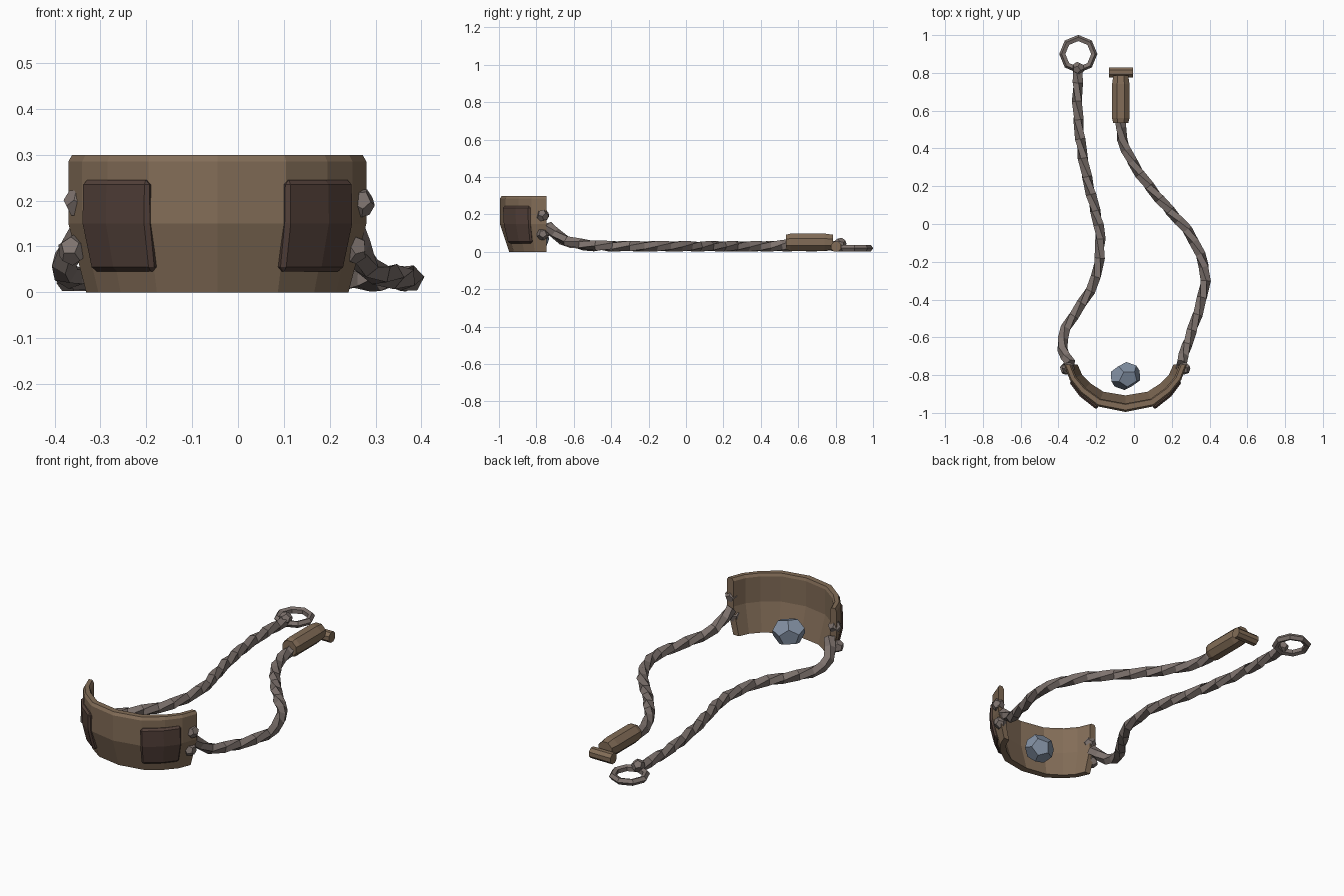
import bpy, bmesh, math
from mathutils import Vector

if "Cube" in bpy.data.objects:
    bpy.data.objects.remove(bpy.data.objects["Cube"])


def material(name, color):
    m = bpy.data.materials.new(name)
    m.use_nodes = True
    m.diffuse_color = (*color, 1)
    m.node_tree.nodes["Principled BSDF"].inputs["Base Color"].default_value = (*color, 1)
    return m


TAN = material("tan_leather", (0.225, 0.152, 0.096))
DARK = material("dark_leather", (0.088, 0.053, 0.042))
CORD = material("grey_cord", (0.21, 0.172, 0.157))
STONE = material("blue_grey_stone", (0.235, 0.29, 0.38))


def finish(name, bm, mat):
    bmesh.ops.recalc_face_normals(bm, faces=bm.faces)
    mesh = bpy.data.meshes.new(name)
    bm.to_mesh(mesh)
    bm.free()
    mesh.materials.append(mat)
    obj = bpy.data.objects.new(name, mesh)
    bpy.context.collection.objects.link(obj)
    return obj


def loft(name, rings, mat):
    """Skin closed rings of equal length and cap both ends."""
    bm = bmesh.new()
    rows = [[bm.verts.new(p) for p in ring] for ring in rings]
    n = len(rows[0])
    for a, b in zip(rows, rows[1:]):
        for i in range(n):
            j = (i + 1) % n
            bm.faces.new((a[i], a[j], b[j], b[i]))
    bm.faces.new(rows[0])
    bm.faces.new(rows[-1])
    return finish(name, bm, mat)


def tube(name, path, radii, sides, mat, twist=0.0, phase=0.0):
    """Sweep a polygon along a path, turning it by twist per unit length."""
    path = [Vector(p) for p in path]
    rings, angle = [], phase
    for i, p in enumerate(path):
        before, after = path[max(i - 1, 0)], path[min(i + 1, len(path) - 1)]
        tangent = (after - before).normalized()
        side = tangent.cross(Vector((0, 0, 1))).normalized()
        up = side.cross(tangent)
        if i:
            angle += twist * (p - before).length
        steps = [angle + math.tau * k / sides for k in range(sides)]
        rings.append([p + radii[i] * (side * math.cos(a) + up * math.sin(a)) for a in steps])
    return loft(name, rings, mat)


def smooth_path(points):
    """Add a rounded midpoint between every pair of points."""
    pts = [Vector(p) for p in points]
    out = [pts[0]]
    for i in range(len(pts) - 1):
        a, b = pts[max(i - 1, 0)], pts[min(i + 2, len(pts) - 1)]
        out += [(pts[i] + pts[i + 1]) * 0.5625 - (a + b) * 0.0625, pts[i + 1]]
    return out


def pebble(name, center, size, mat, turn=0.0):
    """Twelve-sided lump with five-cornered faces."""
    ico = bmesh.new()
    bmesh.ops.create_icosphere(ico, subdivisions=1, radius=1)
    bm = bmesh.new()
    for f in ico.faces:
        bm.verts.new(f.calc_center_median().normalized())
    ico.free()
    bmesh.ops.convex_hull(bm, input=bm.verts)
    bmesh.ops.dissolve_limit(bm, angle_limit=0.05, verts=bm.verts, edges=bm.edges)
    obj = finish(name, bm, mat)
    obj.location, obj.scale = center, size
    obj.rotation_euler = (turn, turn * 0.6, turn)
    return obj


# Pouch: a curved leather band leaning inward at its foot
MID, BACK = -0.045, -0.745


def band(name, path, profile, mat):
    rings = [[(MID + x * sx, BACK - depth * sy, z) for sx, sy, z in profile]
             for x, depth in path]
    return loft(name, rings, mat)


half = [(0.15, 0.22), (0.24, 0.15), (0.295, 0.08), (0.325, 0)]
arc = [(-x, d) for x, d in reversed(half)] + [(0, 0.25)] + half
band("pouch", arc, [(0.88, 0.8, 0), (1, 1, 0.15), (1, 1, 0.285), (0.975, 0.96, 0.3),
                    (0.91, 0.84, 0.3), (0.88, 0.82, 0.285), (0.88, 0.82, 0.15),
                    (0.78, 0.65, 0)], TAN)

# Two raised patches on the outside of the pouch
patch_profile = [(0.95, 0.93, 0.045), (1.035, 1.06, 0.15), (1.03, 1.08, 0.245),
                 (0.95, 0.93, 0.245), (0.95, 0.93, 0.15), (0.85, 0.80, 0.045)]
patch_profile.insert(0, (0.96, 0.95, 0.045))
patch_profile.pop(1)
for side, label in ((-1, "right"), (1, "left")):
    path = [(side * x, d) for x, d in ((0.147, 0.222), (0.235, 0.155), (0.29, 0.085))]
    patch = band(label + "_patch", path, patch_profile, DARK)
    bevel = patch.modifiers.new("worn_edge", "BEVEL")
    bevel.width = 0.01
    bevel.segments = 1
    bevel.angle_limit = math.radians(50)

# Twisted cords from each end of the pouch
Z = 0.03
right_path = [(-0.335, -0.74, 0.14), (-0.38, -0.66, 0.065), (-0.36, -0.55, 0.035),
              (-0.275, -0.42, Z), (-0.2, -0.28, Z), (-0.178, -0.08, Z), (-0.205, 0.07, Z),
              (-0.25, 0.25, Z), (-0.285, 0.45, Z), (-0.3, 0.65, Z), (-0.295, 0.82, Z)]
left_path = [(0.25, -0.74, 0.14), (0.28, -0.64, 0.06), (0.335, -0.48, 0.035),
             (0.378, -0.3, Z), (0.35, -0.16, Z), (0.28, -0.03, Z), (0.19, 0.07, Z),
             (0.08, 0.2, Z), (-0.01, 0.33, Z), (-0.063, 0.45, Z), (-0.07, 0.56, 0.04)]
for label, points in (("right", right_path), ("left", left_path)):
    path = smooth_path(points)
    tube(label + "_cord", path, [0.029] * len(path), 5, CORD, twist=8)

# Knots tying the cords on
knots = {"right_upper": (-0.347, -0.765, 0.195), "right_lower": (-0.36, -0.765, 0.092),
         "left_upper": (0.265, -0.765, 0.195), "left_lower": (0.25, -0.765, 0.095),
         "ring": (-0.295, 0.825, 0.042)}
for i, (label, spot) in enumerate(knots.items()):
    pebble(label + "_knot", spot, [0.034] * 3, CORD, turn=0.5 * i)

# Finger ring at the end of the right cord
bpy.ops.mesh.primitive_torus_add(location=(-0.295, 0.9, 0.02), major_segments=8,
                                 minor_segments=5, major_radius=0.083, minor_radius=0.018)
bpy.context.object.name = "finger_ring"
bpy.context.object.data.materials.append(CORD)

# Grip and its end bar on the left cord
tube("grip", [(-0.07, y, 0.052) for y in (0.535, 0.56, 0.74, 0.785)],
     [0.043, 0.05, 0.05, 0.043], 8, TAN, phase=math.pi / 8)
tube("grip_end_bar", [(x, 0.803, 0.028) for x in (-0.133, -0.005)],
     [0.029] * 2, 8, TAN, phase=math.pi / 8)

# Sling stone resting behind the pouch
pebble("stone", (-0.045, -0.805, 0.07), (0.085, 0.073, 0.074), STONE, turn=0.3)
